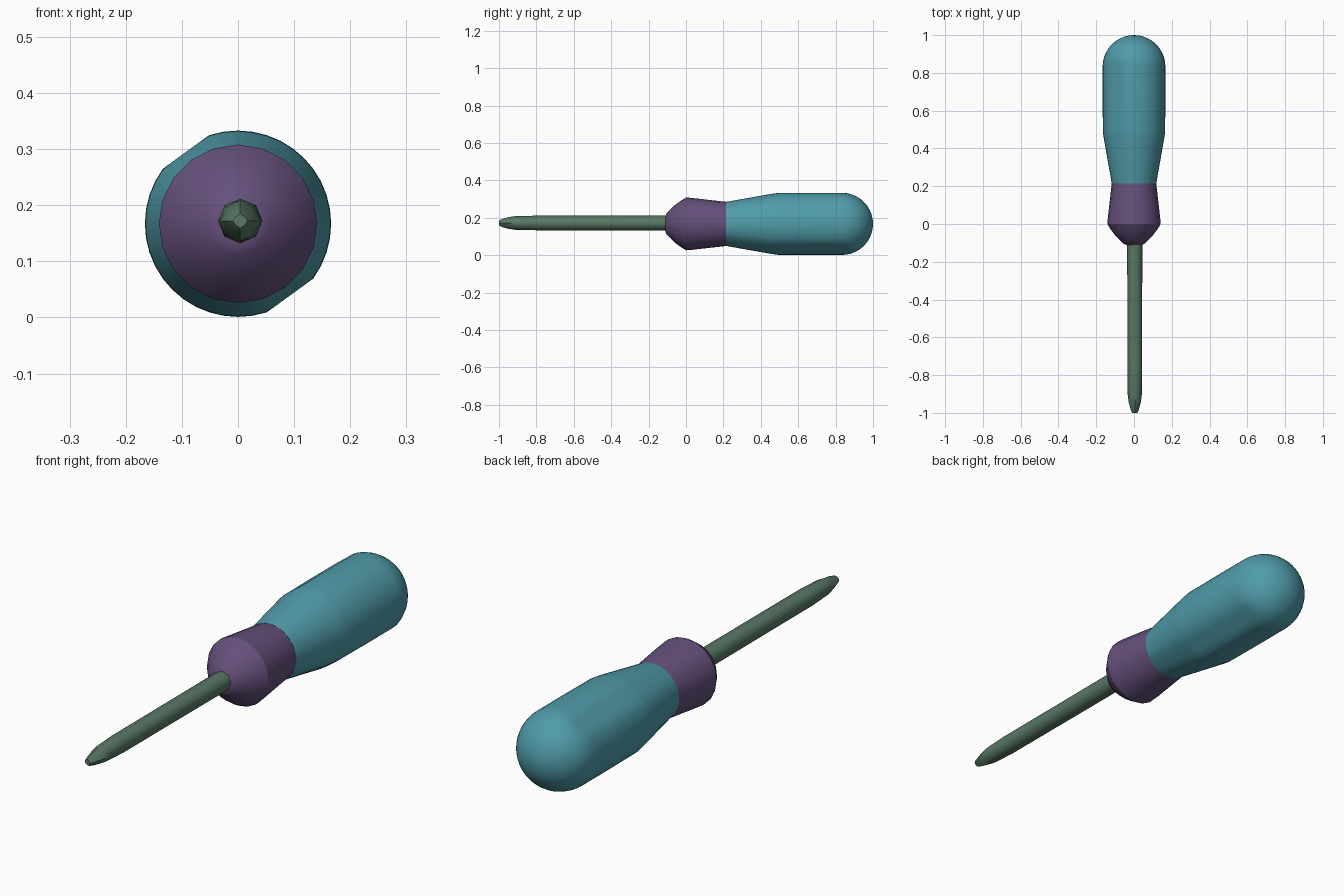
import bpy, bmesh
from math import cos, sin, tau, pi, radians

cube = bpy.data.objects.get("Cube")
if cube:
    bpy.data.objects.remove(cube, do_unlink=True)

AXIS_Z = 0.167
FLAT_ANGLES = (radians(126), radians(306))


def material(name, rgb):
    mat = bpy.data.materials.new(name)
    mat.use_nodes = True
    mat.diffuse_color = (*rgb, 1)
    bsdf = mat.node_tree.nodes["Principled BSDF"]
    bsdf.inputs["Base Color"].default_value = (*rgb, 1)
    bsdf.inputs["Roughness"].default_value = 0.6
    return mat


def lathe(name, profile, sides, radius_at, mat, center=(0, AXIS_Z), smooth=30):
    """Loft rings along y; radius_at(ring, index, angle) shapes each section."""
    bm = bmesh.new()
    rings = []
    for ring in profile:
        verts = []
        for i in range(sides):
            a = tau * i / sides
            r = radius_at(ring, i, a)
            verts.append(bm.verts.new((center[0] + r * cos(a), ring[0], center[1] + r * sin(a))))
        rings.append(verts)
    for low, high in zip(rings, rings[1:]):
        for i in range(sides):
            j = (i + 1) % sides
            bm.faces.new((low[i], low[j], high[j], high[i]))
    bm.faces.new(rings[0])
    bm.faces.new(rings[-1])
    bmesh.ops.recalc_face_normals(bm, faces=bm.faces)
    mesh = bpy.data.meshes.new(name)
    bm.to_mesh(mesh)
    bm.free()
    mesh.materials.append(mat)
    obj = bpy.data.objects.new(name, mesh)
    bpy.context.collection.objects.link(obj)
    bpy.ops.object.select_all(action="DESELECT")
    obj.select_set(True)
    bpy.context.view_layer.objects.active = obj
    bpy.ops.object.shade_smooth_by_angle(angle=radians(smooth))
    return obj


def round_section(ring, i, a):
    return ring[1]


def flattened_section(ring, i, a):
    # Two opposite flats: ring holds (y, radius, distance of the flats)
    r = ring[1]
    for flat in FLAT_ANGLES:
        c = cos(a - flat)
        if c > 0.1:
            r = min(r, ring[2] / c)
    return r


def blade_section(ring, i, a):
    # Every other corner sinks in to form the cross tip
    return ring[1] * (ring[2] if i % 2 else 1)


teal = material("teal_grip", (0.08, 0.33, 0.40))
purple = material("purple_collar", (0.13, 0.08, 0.20))
green = material("green_steel", (0.10, 0.19, 0.13))

# Handle: tapered neck, straight grip, domed end
R, FLAT, DOME_Y = 0.166, 0.158, 0.834
handle = [(0.215, 0.118, 0.118), (0.46, 0.161, 0.155), (0.49, 0.165, FLAT), (0.66, R, FLAT)]
for k in range(10):
    t = pi / 2 * k / 10
    handle.append((DOME_Y + R * sin(t), R * cos(t), FLAT))
handle.append((1.0, 0.004, FLAT))
lathe("handle", handle, 40, flattened_section, teal)

# Collar: rounded nose swelling, then narrowing to the handle
collar = [(-0.112, 0.036), (-0.105, 0.055), (-0.06, 0.1), (-0.025, 0.126),
          (0.0, 0.141), (0.02, 0.14), (0.215, 0.118)]
lathe("collar", collar, 20, round_section, purple)

# Shaft with a tapered cross tip
shaft = [(-1.0, 0.013, 0.85), (-0.985, 0.021, 0.85), (-0.95, 0.031, 0.87),
         (-0.91, 0.037, 0.93), (-0.8, 0.039, 1), (-0.08, 0.04, 1)]
lathe("shaft", shaft, 8, blade_section, green, center=(0.004, 0.172), smooth=50)
